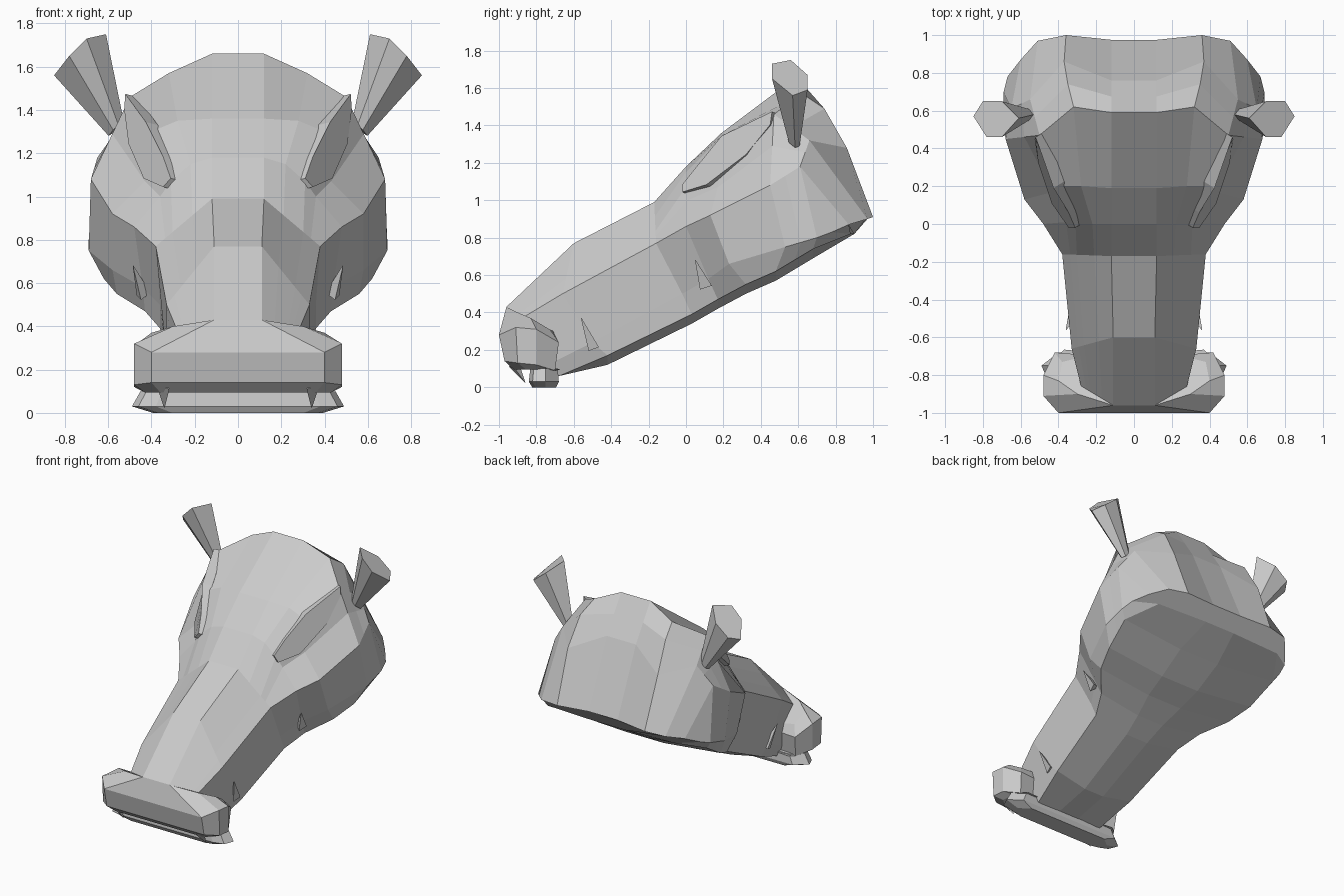
import bpy, bmesh, math
from mathutils import Vector

default_cube = bpy.data.objects.get("Cube")
if default_cube:
    bpy.data.objects.remove(default_cube, do_unlink=True)

GREY = (0.6, 0.6, 0.6, 1.0)
grey = bpy.data.materials.new("plain grey")
grey.use_nodes = True
grey.diffuse_color = GREY
grey.node_tree.nodes["Principled BSDF"].inputs["Base Color"].default_value = GREY


def loft(name, rings):
    """Skin a list of closed rings with flat quads and cap both ends."""
    bm = bmesh.new()
    loops = [[bm.verts.new(point) for point in ring] for ring in rings]
    count = len(loops[0])
    for lower, upper in zip(loops, loops[1:]):
        for i in range(count):
            j = (i + 1) % count
            bm.faces.new((lower[i], lower[j], upper[j], upper[i]))
    bm.faces.new(loops[0][::-1])
    bm.faces.new(loops[-1])
    bmesh.ops.recalc_face_normals(bm, faces=bm.faces)
    mesh = bpy.data.meshes.new(name)
    bm.to_mesh(mesh)
    bm.free()
    mesh.materials.append(grey)
    obj = bpy.data.objects.new(name, mesh)
    bpy.context.collection.objects.link(obj)
    return obj


def both_sides(half):
    """Complete a half ring with its mirror image."""
    return list(half) + [(-x, y, z) for x, y, z in reversed(half)]


def add_mirror(obj):
    obj.modifiers.new("Mirror", "MIRROR").use_axis[0] = True
    return obj


def between(start, end, factor):
    return Vector(start).lerp(Vector(end), factor)


# Head: long rails from the nose to the back of the skull
top = [(.11, -.96, .43), (.11, -.6, .77), (.12, -.17, .99), (.12, 0, 1.18),
       (.12, .19, 1.36), (.12, .59, 1.66), (.12, .76, 1.4), (.12, .975, .92)]
cheek = [(.28, -.86, .38), (.33, -.66, .5), (.38, -.16, .77), (.48, 0, .86),
         (.58, .13, .92), (.68, .45, 1.08), (.65, .61, 1.18), (.6, .87, .87)]
jaw = [(.29, -.74, .12), (.33, -.5, .24), (.36, -.02, .5), (.44, .12, .58),
       (.58, .23, .66), (.69, .53, .75), (.69, .7, .8), (.67, .78, .83)]
under = [(.27, -.68, .06), (.32, -.42, .17), (.36, .03, .39), (.43, .17, .47),
         (.56, .32, .55), (.62, .48, .62), (.65, .68, .74), (.52, .88, .82)]
snout = range(3)
forehead = [between(top[i], cheek[i], .35) for i in snout] + [
    (.22, 0, 1.15), (.28, .2, 1.35), (.32, .62, 1.57), (.37, .86, 1.28), (.36, 1, .91)]
brow = [between(top[i], cheek[i], .7) for i in snout] + [
    (.31, 0, 1.07), (.4, .2, 1.3), (.5, .47, 1.46), (.55, .66, 1.32), (.51, .97, .9)]
socket = [between(b, c, .45) for b, c in zip(brow, cheek)]
socket[3:5] = [(.36, .01, 1), (.43, .17, 1.07)]
keel = [(x * .25, y, z - .05) for x, y, z in under]
keel[0] = (.08, -.7, .06)
keel[-1] = (.12, .9, .82)
rails = (top, forehead, brow, socket, cheek, jaw, under, keel)
sections = [list(section) for section in zip(*rails)]
# Rounded crown halfway down the back of the skull
crown = [between(a, b, .5) for a, b in zip(sections[5], sections[6])]
crown[1] = (.35, .74, 1.49)
sections.insert(6, crown)
loft("head", [both_sides(section) for section in sections])

# Upper lip: a bevelled band wrapped round the nose
lip_base = [(.4, -.97, .14), (.48, -.9, .13), (.48, -.8, .12), (.41, -.7, .09), (.3, -.71, .1)]
lip_middle = [(.4, -1, .28), (.48, -.91, .32), (.48, -.8, .31), (.42, -.68, .24), (.3, -.69, .24)]
lip_top = [(.11, -.96, .43), (.3, -.9, .4), (.4, -.83, .37), (.38, -.73, .31), (.3, -.71, .3)]
lip_inside = [(x * .9, y * .95, .095) for x, y, z in lip_base]
loft("upper_lip", [both_sides(ring) for ring in (lip_inside, lip_base, lip_middle, lip_top)])

# Lower lip: a slim slab that is widest near its foot
lip_outline = [(.38, -.84), (.46, -.82), (.49, -.75), (.4, -.68)]
loft("lower_lip", [both_sides([(x * scale, (y + .75) * scale - .75, height)
                               for x, y in lip_outline])
                   for scale, height in ((.8, 0), (1, .03), (.92, .1))])

# Ears: a narrow root flaring to a twisted paddle rim
ear_rim = [Vector(p) for p in ((.85, .57, 1.56), (.8, .65, 1.59), (.7, .65, 1.67),
                               (.61, .56, 1.75), (.7, .46, 1.73), (.78, .46, 1.65))]
rim_centre = sum(ear_rim, Vector()) / len(ear_rim)
root = Vector((.565, .58, 1.31))
add_mirror(loft("ear", [[root + (p - rim_centre) * .3 for p in ear_rim], ear_rim]))

# Eyelids: thin almond plates standing off the brow
almond = [(.295, -.01, 1.08), (.33, -.01, 1.04), (.42, .12, 1.08), (.49, .33, 1.24),
          (.51, .46, 1.4), (.505, .47, 1.47), (.41, .2, 1.34), (.33, .07, 1.18)]
outward = Vector((.04, -.025, .01))
add_mirror(loft("eyelid", [[Vector(p) - outward for p in almond],
                           [Vector(p) + outward * .4 for p in almond]]))


# Fangs and tusks: slim three-sided spikes
def spike(name, base, end, radius):
    base, end = Vector(base), Vector(end)
    direction = (end - base).normalized()
    side = direction.orthogonal().normalized()
    other = direction.cross(side)
    corners = [side * math.cos(a) + other * math.sin(a)
               for a in (0, math.tau / 3, 2 * math.tau / 3)]
    return add_mirror(loft(name, [[base + c * radius for c in corners],
                                  [end + c * .002 for c in corners]]))


spike("fang", (.34, -.925, .125), (.34, -.86, .025), .035)
spike("front_tusk", (.32, -.49, .21), (.36, -.56, .37), .035)
spike("rear_tusk", (.44, .11, .54), (.485, .05, .68), .04)
